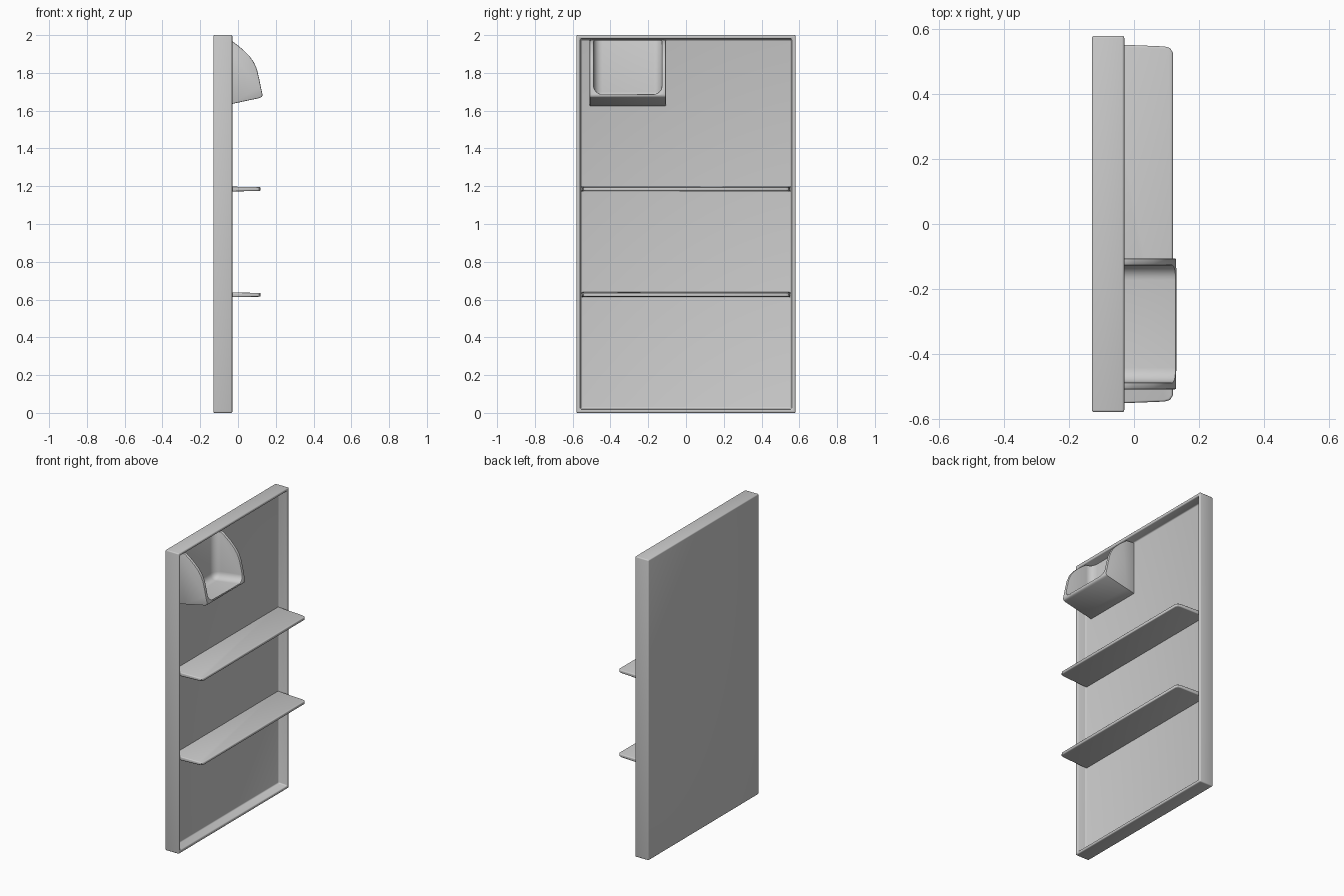
import bpy, bmesh
from mathutils import Vector

if "Cube" in bpy.data.objects:
    bpy.data.objects.remove(bpy.data.objects["Cube"])


def new_object(name, bm):
    bmesh.ops.recalc_face_normals(bm, faces=bm.faces)
    me = bpy.data.meshes.new(name)
    bm.to_mesh(me)
    bm.free()
    ob = bpy.data.objects.new(name, me)
    bpy.context.collection.objects.link(ob)
    return ob


def prism(name, outline, extrude, place):
    """Extrude a 2D outline; place maps each 2D point to 3D."""
    bm = bmesh.new()
    face = bm.faces.new([bm.verts.new(place(p)) for p in outline])
    top = bmesh.ops.extrude_face_region(bm, geom=[face])["geom"]
    verts = [g for g in top if isinstance(g, bmesh.types.BMVert)]
    bmesh.ops.translate(bm, verts=verts, vec=Vector(extrude))
    return new_object(name, bm)


def apply_mods(ob):
    bpy.ops.object.select_all(action='DESELECT')
    bpy.context.view_layer.objects.active = ob
    ob.select_set(True)
    for m in list(ob.modifiers):
        bpy.ops.object.modifier_apply(modifier=m.name)
    bpy.ops.object.shade_smooth_by_angle(angle=0.6)


def bevel(ob, width, segments=3, angle=0.6):
    m = ob.modifiers.new("Bevel", 'BEVEL')
    m.width, m.segments = width, segments
    m.limit_method, m.angle_limit = 'ANGLE', angle


# door panel: slab with a shallow tray sunk into the +x side
bm = bmesh.new()
bmesh.ops.create_cube(bm, size=1)
bmesh.ops.scale(bm, vec=(0.10, 1.16, 2.0), verts=bm.verts)
bmesh.ops.translate(bm, vec=(-0.08, 0, 1.0), verts=bm.verts)
front = max(bm.faces, key=lambda f: f.calc_center_median().x)
bmesh.ops.inset_region(bm, faces=[front], thickness=0.027)
inner = bmesh.ops.extrude_face_region(bm, geom=[front])["geom"]
bmesh.ops.delete(bm, geom=[front], context='FACES_ONLY')
inner_verts = [g for g in inner if isinstance(g, bmesh.types.BMVert)]
for v in inner_verts:
    v.co += Vector((-0.06, -0.006 if v.co.y > 0 else 0.006,
                    -0.006 if v.co.z > 1 else 0.006))
panel = new_object("door_panel", bm)
bevel(panel, 0.007)
apply_mods(panel)

# two shelves with clipped front corners
shelf_outline = [(-0.1, -0.555), (0.095, -0.547), (0.111, -0.542), (0.12, -0.528),
                 (0.12, 0.528), (0.111, 0.542), (0.095, 0.547), (-0.1, 0.555)]
for i, z in enumerate((0.611, 1.171)):
    shelf = prism(f"shelf_{i + 1}", shelf_outline, (0, 0, 0.028),
                  lambda p, z=z: (p[0], p[1], z))
    for v in shelf.data.vertices:  # taper toward the front edge
        if v.co.x > 0:
            v.co.z += 0.004 if v.co.z < z + 0.01 else -0.004
    bevel(shelf, 0.006, angle=0.9)
    apply_mods(shelf)

# storage bin: curved side profile, hollowed by a rounded cutter
bin_outline = [(-0.1, 1.975), (-0.034, 1.97), (0.0, 1.945), (0.03, 1.92), (0.06, 1.89),
               (0.083, 1.858), (0.1, 1.82), (0.112, 1.77), (0.121, 1.725), (0.13, 1.685),
               (0.127, 1.673), (0.115, 1.667), (-0.03, 1.636), (-0.1, 1.622)]
bin_ob = prism("storage_bin", bin_outline, (0, 0.404, 0), lambda p: (p[0], -0.51, p[1]))
hollow = [(-0.082, 2.05), (-0.082, 1.655), (0.4, 1.73), (0.4, 2.05)]
cutter = prism("bin_cutter", hollow, (0, 0.36, 0), lambda p: (p[0], -0.488, p[1]))
bevel(cutter, 0.045, 6)
apply_mods(cutter)
cut = bin_ob.modifiers.new("Hollow", 'BOOLEAN')
cut.operation, cut.solver, cut.object = 'DIFFERENCE', 'EXACT', cutter
bevel(bin_ob, 0.005, 2, 0.75)
apply_mods(bin_ob)
bpy.data.objects.remove(cutter)
